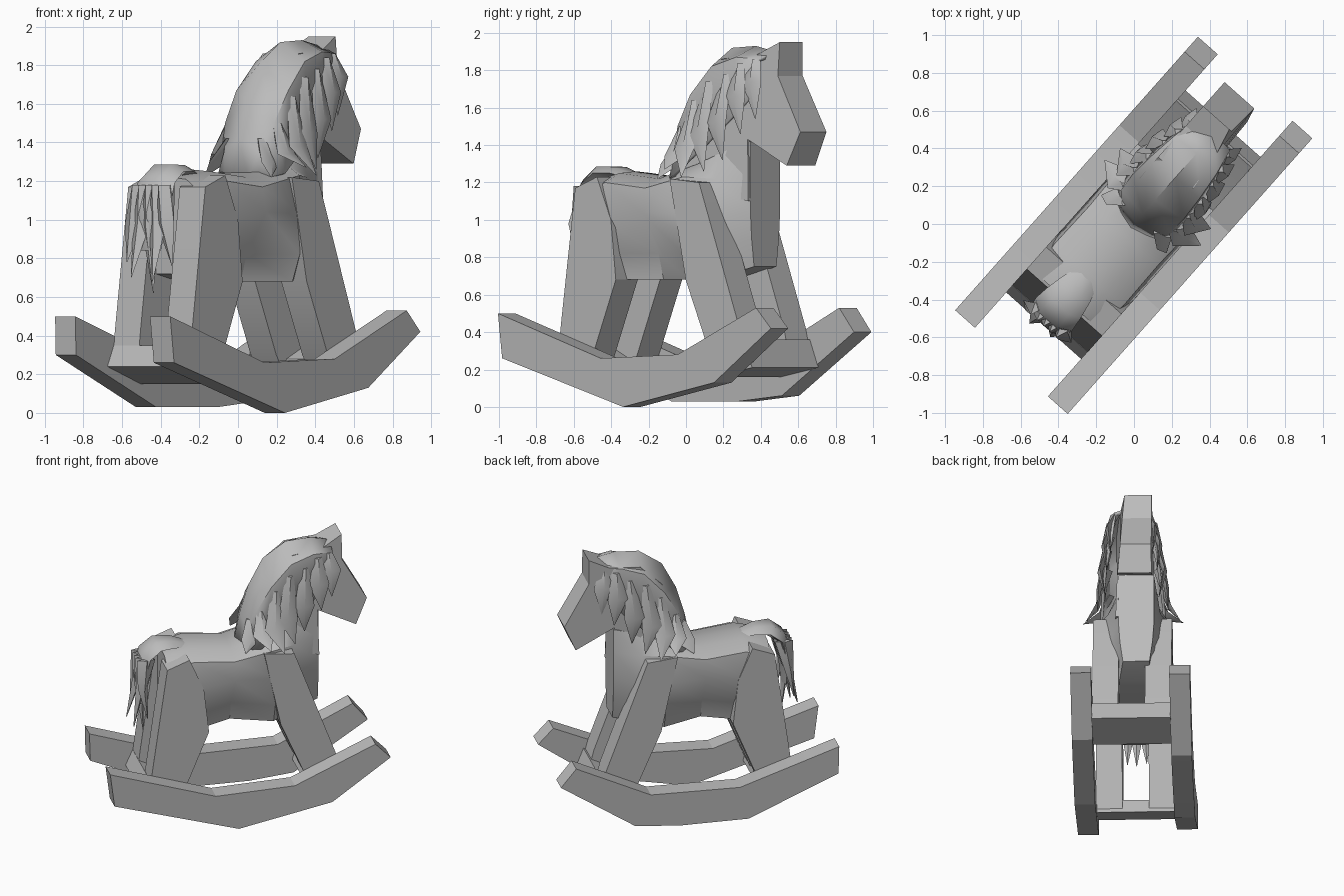
import bpy, bmesh, math
from mathutils import Vector

if "Cube" in bpy.data.objects:
    bpy.data.objects.remove(bpy.data.objects["Cube"])

# Horse axes: u runs forward, v runs to its right, z is up
ANGLE = math.radians(48.4)
FWD = Vector((math.cos(ANGLE), math.sin(ANGLE), 0))
RIGHT = Vector((math.sin(ANGLE), -math.cos(ANGLE), 0))
UP = Vector((0, 0, 1))

grey = bpy.data.materials.new("plain grey")
grey.diffuse_color = (0.5, 0.5, 0.5, 1)
grey.use_nodes = True
grey.node_tree.nodes["Principled BSDF"].inputs["Base Color"].default_value = grey.diffuse_color


def place(u, v, z):
    return FWD * u + RIGHT * v + UP * z


def finish(name, bm, angle=35):
    bmesh.ops.recalc_face_normals(bm, faces=bm.faces)
    mesh = bpy.data.meshes.new(name)
    bm.to_mesh(mesh)
    bm.free()
    mesh.materials.append(grey)
    ob = bpy.data.objects.new(name, mesh)
    bpy.context.collection.objects.link(ob)
    bpy.ops.object.select_all(action='DESELECT')
    ob.select_set(True)
    bpy.context.view_layer.objects.active = ob
    bpy.ops.object.shade_smooth_by_angle(angle=math.radians(angle))
    return ob


def slab(name, profile, v0, v1):
    """Side profile (u, z) given thickness from v0 to v1; a third value replaces v1."""
    bm = bmesh.new()
    a = [bm.verts.new(place(p[0], v0, p[1])) for p in profile]
    b = [bm.verts.new(place(p[0], p[2] if len(p) > 2 else v1, p[1])) for p in profile]
    bm.faces.new(a)
    bm.faces.new(b[::-1])
    for i in range(len(a)):
        j = (i + 1) % len(a)
        bm.faces.new((a[i], b[i], b[j], a[j]))
    return finish(name, bm, 20)


def loft(name, rows, closed=True, angle=35):
    """Join rows of (u, v, z) points; closed rows get end caps."""
    bm = bmesh.new()
    rings = [[bm.verts.new(place(*p)) for p in row] for row in rows]
    n = len(rings[0])
    for a, b in zip(rings, rings[1:]):
        for i in range(n if closed else n - 1):
            j = (i + 1) % n
            bm.faces.new((a[i], a[j], b[j], b[i]))
    if closed:
        bm.faces.new(rings[0])
        bm.faces.new(rings[-1][::-1])
    return finish(name, bm, angle)


def strand(name, points, width, thick, across_v=False):
    """Flat lock of hair, narrow at the root and tapering to a tip."""
    rows = []
    for i, (u, v, z) in enumerate(points):
        t = i / (len(points) - 1)
        w = width * (0.4 + 1.2 * t if t <= 0.5 else 2 * (1 - t) + 0.03)
        d = thick * (1.05 - t)
        if across_v:
            rows.append([(u, v - w, z), (u + d, v, z), (u, v + w, z), (u - d, v, z)])
        else:
            rows.append([(u - w, v, z), (u, v + d, z), (u + w, v, z), (u, v - d, z)])
    return loft(name, rows, angle=40)


# Rockers
right_profile = [(-.955, .26), (-.09, 0), (.56, .13), (.966, .42), (.86, .53),
                 (.30, .28), (-.25, .26), (-.985, .50)]
left_profile = [(-.965, .30), (-.34, .03), (.14, .03), (.45, .06), (.966, .40),
                (.86, .53), (.34, .28), (-.28, .27), (-.97, .50)]
slab("right_rocker", right_profile, .265, .405)
slab("left_rocker", left_profile, -.405, -.265)

# Legs
front_leg = [(.12, 1.22), (.33, 1.20), (.62, .42), (.67, .22), (.47, .19),
             (.40, .30), (.235, .68)]
rear_leg = [(-.555, 1.17), (-.40, 1.23), (-.30, 1.0), (-.265, .68), (-.42, .30),
            (-.47, .18), (-.68, .25), (-.66, .42)]
for side, s in (("right", 1), ("left", -1)):
    slab(side + "_front_leg", front_leg, s * .09, s * .267)
    slab(side + "_rear_leg", rear_leg, s * .09, s * .267)

# Cross boards between the legs
slab("front_cross_board", [(.71, .21), (.65, .36), (.48, .28), (.44, .16)], -.268, .268)
slab("rear_cross_board", [(-.72, .24), (-.67, .35), (-.49, .26), (-.46, .15)], -.268, .268)

# Body: u, sideways shift, half section (v, z) from spine to belly
sections = [
    (-.54, 0, [(0, 1.22), (.12, 1.21), (.22, 1.14), (.24, .98), (.19, .82), (.09, .72)]),
    (-.36, 0, [(0, 1.26), (.13, 1.25), (.245, 1.20), (.266, 1.0), (.255, .82), (.22, .68)]),
    (-.08, 0, [(0, 1.23), (.13, 1.22), (.24, 1.17), (.266, 1.04), (.13, .82), (.09, .68)]),
    (.20, 0, [(0, 1.30), (.13, 1.30), (.25, 1.23), (.266, 1.03), (.25, .82), (.20, .68)]),
    (.35, -.01, [(0, 1.40), (.12, 1.36), (.18, 1.22), (.18, 1.0), (.15, .85), (.10, .70)]),
    (.54, -.03, [(0, 1.43), (.12, 1.42), (.12, 1.25), (.12, 1.05), (.11, .90), (.09, .75)]),
]
rows = []
for u, c, half in sections:
    rows.append([(u, c + v, z) for v, z in half] + [(u, c - v, z) for v, z in half[:0:-1]])
loft("body", rows)

# Head and neck, a little narrower towards the ears on the right
head = [(.54, 1.10), (.53, 1.43, .10), (.80, 1.29, .09), (.88, 1.47, .07), (.71, 1.77, .06),
        (.71, 1.95, .045), (.57, 1.88, .08), (.35, 1.86), (.20, 1.72), (.12, 1.50), (.08, 1.2)]
slab("head_and_neck", head, -.14, .11)

# Mane: crest, shoulder and hanging edge of each row
mane = [
    [(.64, 0, 1.90), (.63, .12, 1.86), (.60, .15, 1.66)],
    [(.50, 0, 1.93), (.49, .15, 1.87), (.46, .19, 1.52)],
    [(.33, 0, 1.92), (.33, .17, 1.82), (.32, .21, 1.40)],
    [(.17, 0, 1.81), (.19, .18, 1.67), (.21, .22, 1.32)],
    [(.07, 0, 1.62), (.09, .17, 1.50), (.11, .23, 1.24)],
    [(.01, 0, 1.42), (.03, .12, 1.36), (.04, .18, 1.22)],
    [(-.03, 0, 1.22), (-.01, .08, 1.21), (.01, .14, 1.19)],
]
rows = [[(u, -v, z) for u, v, z in row[:0:-1]] + row for row in mane]
cap = loft("mane", rows, closed=False, angle=50)
solid = cap.modifiers.new("thickness", 'SOLIDIFY')
solid.thickness = .02

# Mane locks: root, middle and tip on each side
locks = [
    [(.60, .11, 1.86), (.61, .16, 1.74), (.62, .14, 1.54)],
    [(.52, .14, 1.84), (.52, .19, 1.66), (.54, .17, 1.46)],
    [(.43, .15, 1.78), (.41, .22, 1.52), (.42, .18, 1.32)],
    [(.32, .17, 1.74), (.29, .23, 1.45), (.34, .24, 1.26)],
    [(.22, .17, 1.64), (.20, .24, 1.38), (.25, .32, 1.23)],
    [(.12, .16, 1.50), (.12, .23, 1.34), (.15, .34, 1.27)],
    [(.06, .11, 1.42), (.05, .18, 1.30), (.00, .23, 1.22)],
]
for side, s in (("right", 1), ("left", -1)):
    for i, pts in enumerate(locks):
        strand(f"{side}_mane_lock_{i + 1}", [(u, s * v, z) for u, v, z in pts], .07, .03)

# Tail: arched core with locks fanning out below it
core = [(-.37, 1.23, .07, .02), (-.46, 1.25, .10, .035), (-.56, 1.25, .12, .045),
        (-.64, 1.19, .13, .045), (-.68, 1.02, .12, .04), (-.68, .84, .07, .02)]
rows = []
for i, (u, z, w, d) in enumerate(core):
    a = math.radians(90 + 18 * i)
    du, dz = d * math.cos(a), d * math.sin(a)
    rows.append([(u, -w, z), (u + du, -w * .5, z + dz), (u + du, w * .5, z + dz),
                 (u, w, z), (u - du, 0, z - dz)])
loft("tail", rows, angle=50)
for i, (v, tip_u, tip_z) in enumerate([(-.10, -.72, .78), (-.05, -.76, .70), (0, -.66, .62),
                                       (.05, -.74, .68), (.10, -.66, .76)]):
    strand(f"tail_lock_{i + 1}", [(-.66, v * .9, 1.18), (-.69, v * 1.1, .98),
                                  (tip_u, v * 1.3, tip_z)], .06, .06, True)
